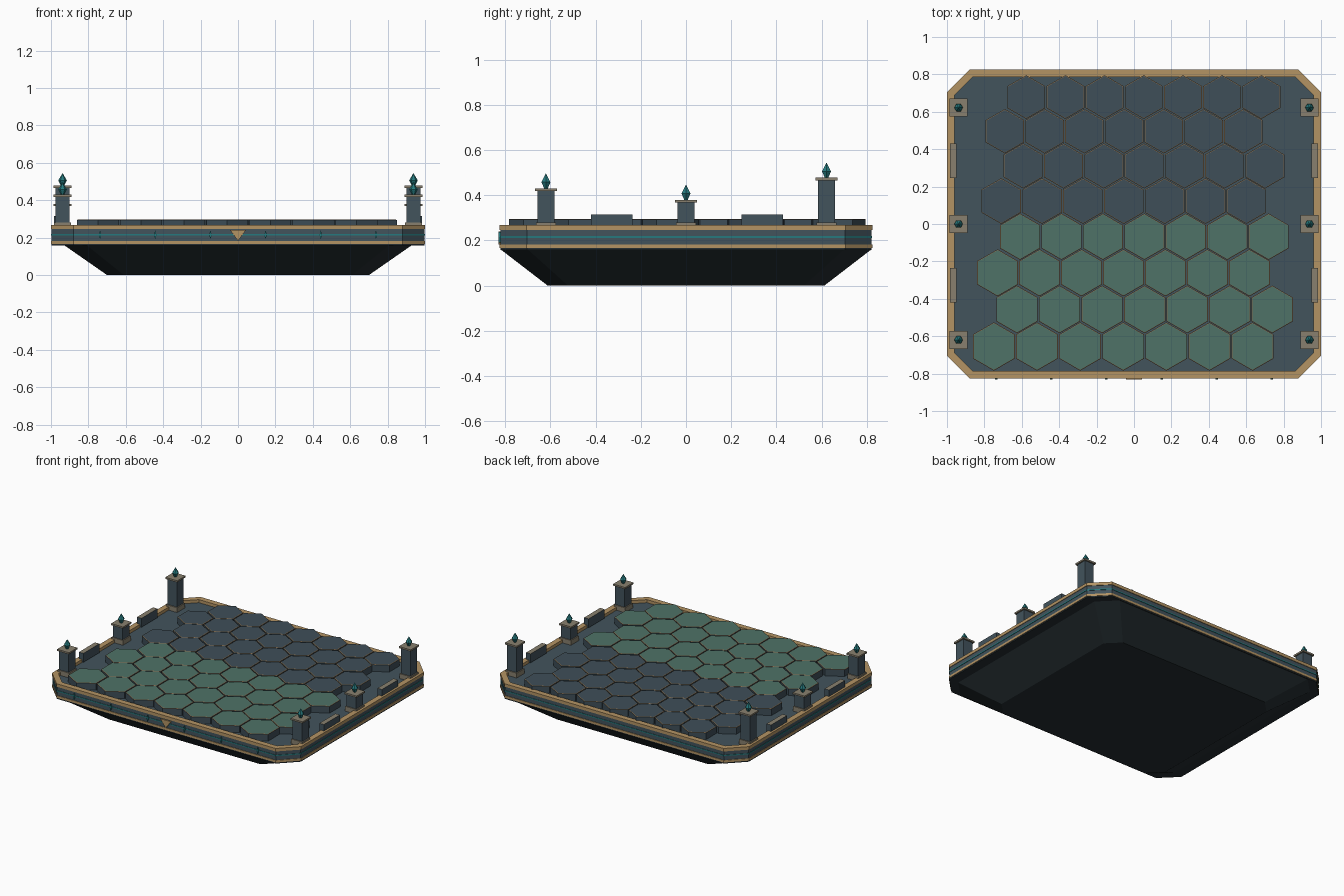
import bpy, bmesh, math

if "Cube" in bpy.data.objects:
    bpy.data.objects.remove(bpy.data.objects["Cube"])

def mat(name, r, g, b):
    m = bpy.data.materials.new(name)
    lin = lambda c: ((c / 255 + 0.055) / 1.055) ** 2.4 if c > 10 else c / 255 / 12.92
    m.diffuse_color = (lin(r), lin(g), lin(b), 1)
    m.use_nodes = True
    m.node_tree.nodes["Principled BSDF"].inputs["Base Color"].default_value = m.diffuse_color
    return m

GOLD = mat("gold trim", 180, 148, 100)
BRONZE = mat("bronze edging", 128, 106, 78)
SLATE = mat("slate", 66, 83, 92)
DARK_SLATE = mat("dark slate tile", 62, 78, 88)
GREEN = mat("green tile", 78, 114, 103)
HULL = mat("dark hull", 37, 46, 50)
TEAL = mat("teal crystal", 38, 122, 126)
STONE = mat("tan stone", 136, 128, 110)

def finish(name, bm, mats):
    bmesh.ops.recalc_face_normals(bm, faces=bm.faces[:])
    me = bpy.data.meshes.new(name)
    bm.to_mesh(me)
    bm.free()
    for m in mats:
        me.materials.append(m)
    ob = bpy.data.objects.new(name, me)
    bpy.context.collection.objects.link(ob)
    return ob

def octagon(a, b, c):
    return [(a - c, -b), (a, c - b), (a, b - c), (a - c, b),
            (c - a, b), (-a, b - c), (-a, c - b), (c - a, -b)]

def inset_oct(d):
    # deck outline moved inward evenly by d
    return octagon(1 - d, 0.825 - d, 0.12 - 0.586 * d)

def polygon(n, r, cx=0, cy=0, turn=0):
    return [(cx + r * math.cos(turn + math.tau * i / n),
             cy + r * math.sin(turn + math.tau * i / n)) for i in range(n)]

def rect(cx, cy, w, d):
    return [(cx + sx * w / 2, cy + sy * d / 2) for sx, sy in ((-1, -1), (1, -1), (1, 1), (-1, 1))]

def loft(bm, layers, closed_ring=False):
    """Skin between (outline, z) layers; cap both ends or join them into a ring."""
    loops = [[bm.verts.new((x, y, z)) for x, y in pts] for pts, z in layers]
    pairs = list(zip(loops, loops[1:])) + ([(loops[-1], loops[0])] if closed_ring else [])
    n = len(loops[0])
    bands = [[bm.faces.new((p[i], p[(i + 1) % n], q[(i + 1) % n], q[i])) for i in range(n)]
             for p, q in pairs]
    if not closed_ring:
        bm.faces.new(loops[0])
        bands.append([bm.faces.new(loops[-1])])
    return bands

def solid(name, layers, m, ring=False):
    bm = bmesh.new()
    loft(bm, layers, ring)
    return finish(name, bm, [m])

def ring(name, d0, d1, z0, z1, m):
    o, i = inset_oct(d0), inset_oct(d1)
    return solid(name, [(o, z0), (o, z1), (i, z1), (i, z0)], m, True)

# Tapered hull and deck slab
solid("hull", [(octagon(0.70, 0.612, 0.09), 0), (octagon(0.93, 0.82, 0.12), 0.16)], HULL)
solid("deck", [(inset_oct(0.004), 0.165), (inset_oct(0.004), 0.2), (inset_oct(0.03), 0.2),
               (inset_oct(0.03), 0.245)], SLATE)
solid("lower_lip", [(inset_oct(0.003), 0.157), (inset_oct(0.003), 0.166)], HULL)

# Bands around the edge
ring("side_band", 0.004, 0.035, 0.18, 0.246, SLATE)
ring("top_rim", 0, 0.04, 0.246, 0.268, GOLD)
ring("lower_trim", 0, 0.03, 0.166, 0.182, GOLD)
ring("teal_stripe", 0.001, 0.02, 0.211, 0.219, TEAL)

# Front ornaments
def front_plate(name, pts, m):
    bm = bmesh.new()
    f = bm.faces.new([bm.verts.new((x, -0.822, z)) for x, z in pts])
    res = bmesh.ops.extrude_face_region(bm, geom=[f])
    for v in res["geom"]:
        if isinstance(v, bmesh.types.BMVert):
            v.co.y -= 0.009
    finish(name, bm, [m])

front_plate("front_gold_wedge", [(-0.042, 0.24), (0.042, 0.24), (0, 0.183)], GOLD)
for k in range(6):
    x = (k - 2.5) * 0.295
    front_plate("front_rune_mark", [(x - 0.007, 0.215), (x, 0.192), (x + 0.007, 0.215), (x, 0.238)], TEAL)

# Hexagonal tiles: eight rows that shrink slightly toward the back
ROWS = 8
pitches = [0.2305 - 0.003 * r for r in range(ROWS)]
y = -0.655
for r, p in enumerate(pitches):
    bm = bmesh.new()
    R = p / math.sqrt(3) - 0.004
    shift = p / 4 * (-1 if r % 2 == 0 else 1)
    for c in range(7):
        cx = (c - 3) * p + shift
        hexa = lambda rad: polygon(6, rad, cx, y, math.pi / 6)
        bands = loft(bm, [(hexa(R), 0.24), (hexa(R), 0.294), (hexa(R - 0.005), 0.296)])
        for mi, faces in enumerate(bands):
            for f in faces:
                f.material_index = mi
    finish("tile_row", bm, [DARK_SLATE, BRONZE, GREEN if r < 4 else DARK_SLATE])
    if r + 1 < ROWS:
        y += math.sqrt(3) / 2 * (p + pitches[r + 1]) / 2

# Posts with caps and crystals, low walls between them
for s in (-1, 1):
    x = s * 0.938
    for py, top in ((-0.62, 0.43), (0, 0.38), (0.622, 0.478)):
        solid("post", [(rect(x, py, 0.076, 0.076), 0.24), (rect(x, py, 0.076, 0.076), top - 0.01)], SLATE)
        solid("post_base", [(rect(x, py, 0.09, 0.09), 0.24), (rect(x, py, 0.09, 0.09), 0.28)], STONE)
        solid("post_cap", [(rect(x, py, 0.096, 0.096), top - 0.012), (rect(x, py, 0.096, 0.096), top)], STONE)
        hexa = lambda rad: polygon(6, rad, x, py)
        solid("crystal", [(hexa(0.008), top - 0.002), (hexa(0.023), top + 0.028),
                          (hexa(0.0008), top + 0.066)], TEAL)
    for wy in (-0.328, 0.338):
        box = rect(s * 0.966, wy, 0.036, 0.184)
        wall = solid("low_wall", [(box, 0.25), (box, 0.315)], SLATE)
        wall.data.materials.append(STONE)
        for f in wall.data.polygons:
            f.material_index = 1 if f.normal.z > 0.5 else 0
